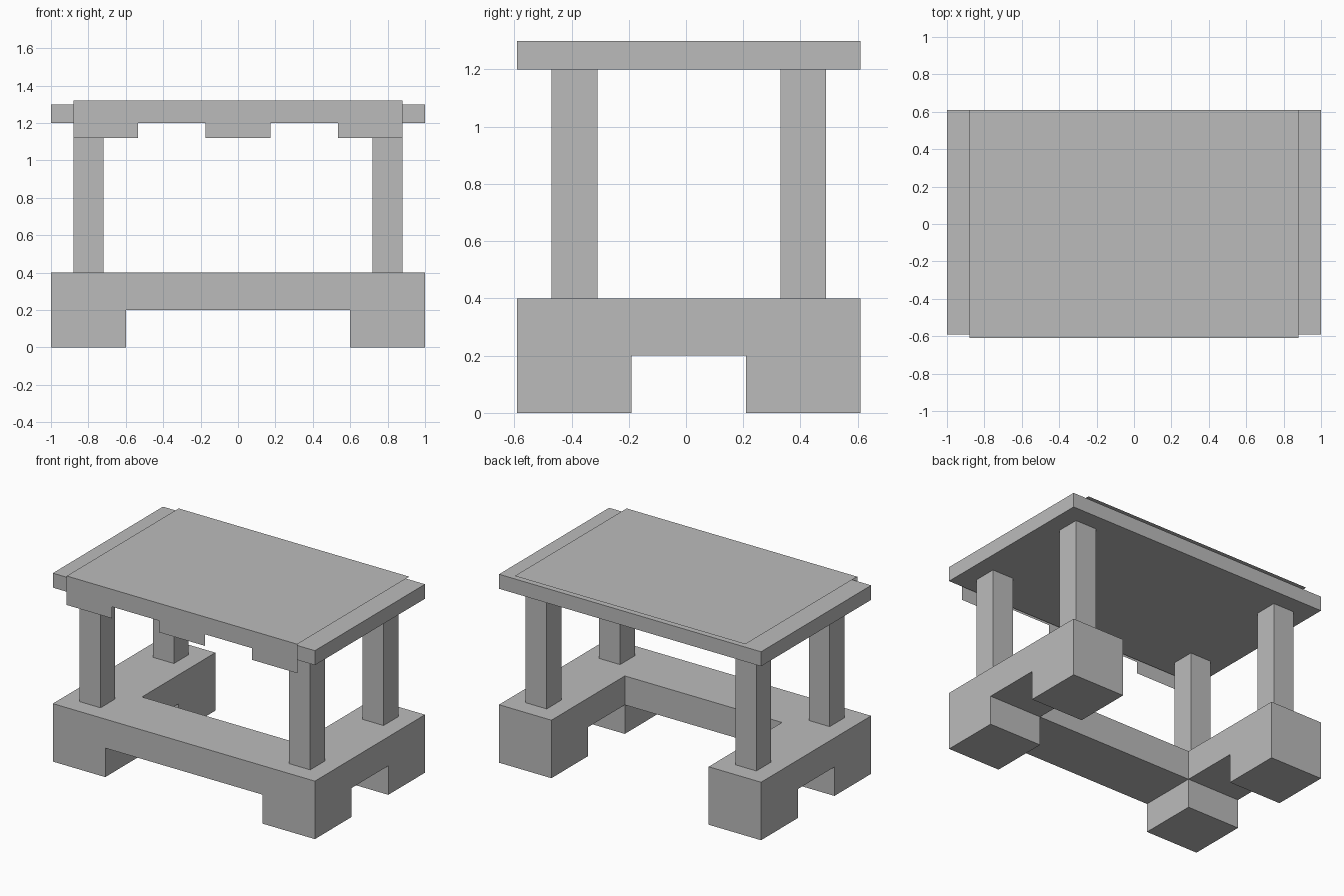
import bpy
import bmesh

cube = bpy.data.objects.get("Cube")
if cube:
    bpy.data.objects.remove(cube, do_unlink=True)

# One plain grey for everything
grey = bpy.data.materials.new("plain_grey")
grey.use_nodes = True
colour = (0.5, 0.5, 0.5, 1.0)
grey.diffuse_color = colour
grey.node_tree.nodes["Principled BSDF"].inputs["Base Color"].default_value = colour

BACK, FRONT = 0.61, -0.59      # slab and base depth
BASE_TOP, SLAB_BOTTOM, SLAB_TOP = 0.4, 1.2, 1.3


def finish(name, bm):
    """Turn a bmesh into a named, coloured object."""
    mesh = bpy.data.meshes.new(name)
    bm.to_mesh(mesh)
    bm.free()
    mesh.materials.append(grey)
    obj = bpy.data.objects.new(name, mesh)
    bpy.context.collection.objects.link(obj)
    return obj


def box(name, low, high):
    """Box between two opposite corners."""
    bm = bmesh.new()
    bmesh.ops.create_cube(bm, size=1)
    for v in bm.verts:
        v.co = [h if c > 0 else l for c, l, h in zip(v.co, low, high)]
    return finish(name, bm)


def block_solid(name, xs, ys, zs, filled):
    """Closed solid from the filled cells of a small grid, outer faces only."""
    bm = bmesh.new()
    steps = (xs, ys, zs)
    cells = {(i, j, k) for i in range(len(xs) - 1) for j in range(len(ys) - 1)
             for k in range(len(zs) - 1) if filled(i, j, k)}
    for cell in cells:
        for axis in range(3):
            for side in (0, 1):
                neighbour = list(cell)
                neighbour[axis] += 2 * side - 1
                if tuple(neighbour) in cells:
                    continue
                u, w = (axis + 1) % 3, (axis + 2) % 3
                ring = []
                for du, dw in ((0, 0), (1, 0), (1, 1), (0, 1)):
                    corner = list(cell)
                    corner[axis] += side
                    corner[u] += du
                    corner[w] += dw
                    ring.append(bm.verts.new([steps[a][corner[a]] for a in range(3)]))
                bm.faces.new(ring if side else ring[::-1])
    bmesh.ops.remove_doubles(bm, verts=bm.verts, dist=0.0001)
    bmesh.ops.dissolve_limit(bm, angle_limit=0.01, verts=bm.verts, edges=bm.edges)
    return finish(name, bm)


# Base: U-shaped frame, open at the back, on four square feet
block_solid(
    "base_frame",
    (-1, -0.6, 0.6, 1), (FRONT, -0.19, 0.21, BACK), (0, 0.2, BASE_TOP),
    lambda i, j, k: (i != 1 or j == 0) if k else (i != 1 and j != 1))

# Posts
for side, x in (("right", -0.8), ("left", 0.8)):
    for end, y in (("front", -0.39), ("back", 0.41)):
        box(f"{end}_{side}_post", (x - 0.08, y - 0.08, BASE_TOP),
            (x + 0.08, y + 0.08, SLAB_BOTTOM))

# Table top
box("table_top", (-1, FRONT, SLAB_BOTTOM), (1, BACK, SLAB_TOP))

# Cloth: thin sheet over the top with a notched flap hanging in front
bm = bmesh.new()
half, cloth_y, cloth_z, hem = 0.88, -0.61, 1.32, 1.12
notch = [(0.175, hem), (0.175, SLAB_BOTTOM), (0.535, SLAB_BOTTOM), (0.535, hem), (half, hem)]
outline = [(-x, z) for x, z in reversed(notch)] + notch
lower = [bm.verts.new((x, cloth_y, z)) for x, z in outline]
front = [bm.verts.new((x, cloth_y, cloth_z)) for x in (half, -half)]
back = [bm.verts.new((x, BACK, cloth_z)) for x in (half, -half)]
bm.faces.new(lower + front)
bm.faces.new((front[1], front[0], back[0], back[1]))
finish("table_cloth", bm)
